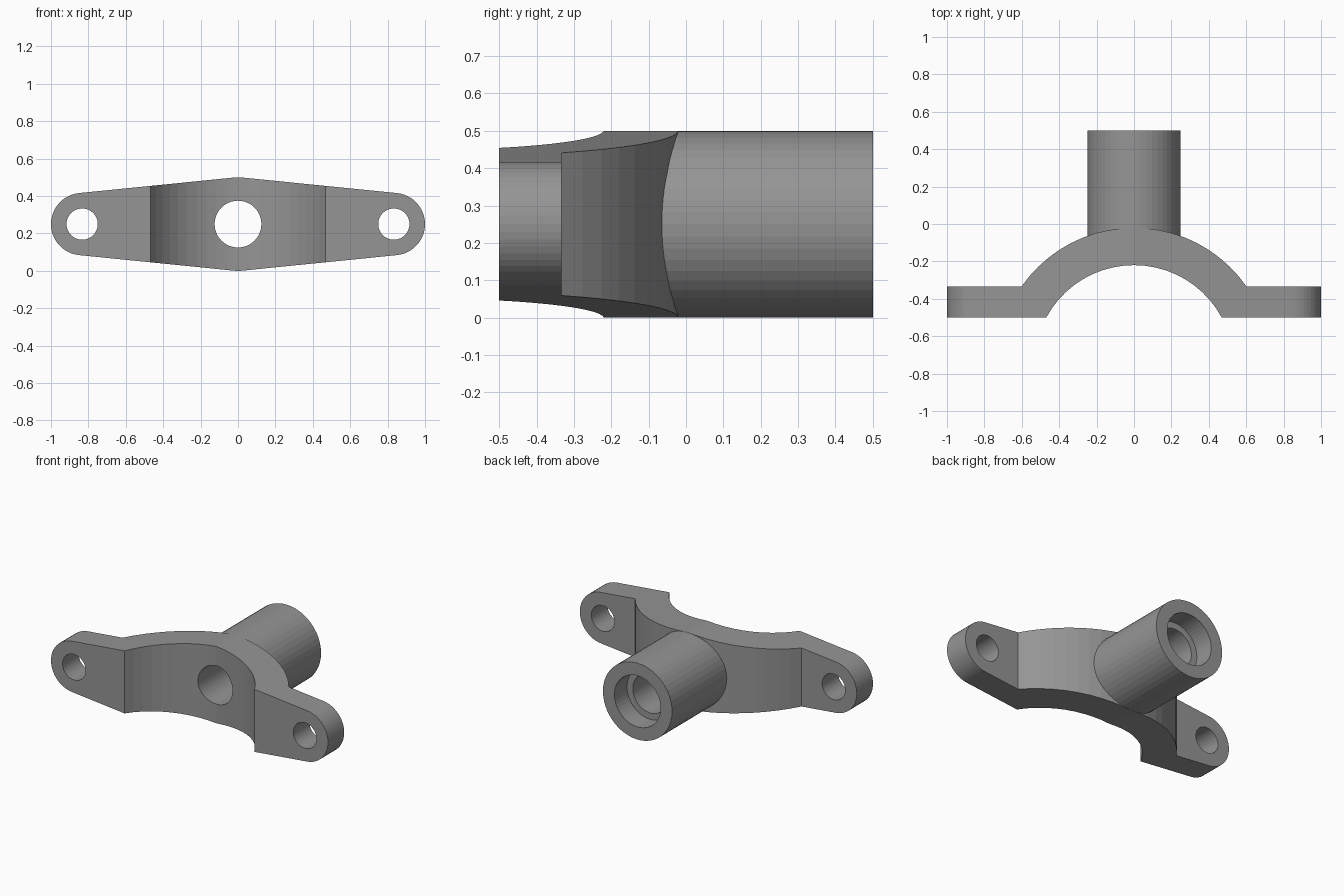
import bpy, bmesh
from math import sin, cos, asin, acos, pi
from mathutils import Vector

if "Cube" in bpy.data.objects:
    bpy.data.objects.remove(bpy.data.objects["Cube"])

SIDES = 48
ZC = 0.25                       # height of the hole axis
ARC_Y, R_OUT, R_IN = -0.753, 0.733, 0.533


def arc(cx, cy, r, a0, a1, n):
    return [(cx + r * cos(a0 + (a1 - a0) * i / n),
             cy + r * sin(a0 + (a1 - a0) * i / n)) for i in range(n + 1)]


def prism(name, pts, axis, lo, hi):
    """Extrude a 2D outline along y (outline in xz) or z (outline in xy)."""
    bm = bmesh.new()
    place = (lambda p: (p[0], lo, p[1])) if axis == 'Y' else (lambda p: (p[0], p[1], lo))
    face = bm.faces.new([bm.verts.new(place(p)) for p in pts])
    ext = bmesh.ops.extrude_face_region(bm, geom=[face])
    step = Vector((0, hi - lo, 0)) if axis == 'Y' else Vector((0, 0, hi - lo))
    bmesh.ops.translate(bm, vec=step,
                        verts=[v for v in ext['geom'] if isinstance(v, bmesh.types.BMVert)])
    bmesh.ops.recalc_face_normals(bm, faces=bm.faces)
    mesh = bpy.data.meshes.new(name)
    bm.to_mesh(mesh)
    bm.free()
    mesh.materials.append(metal)
    ob = bpy.data.objects.new(name, mesh)
    bpy.context.collection.objects.link(ob)
    return ob


def rod(name, x, r, lo, hi):
    return prism(name, arc(x, ZC, r, 0, 2 * pi, SIDES)[:-1], 'Y', lo, hi)


def combine(target, tool, operation):
    mod = target.modifiers.new(operation.lower(), 'BOOLEAN')
    mod.operation, mod.solver, mod.object = operation, 'EXACT', tool
    bpy.context.view_layer.objects.active = target
    bpy.ops.object.modifier_apply(modifier=mod.name)
    bpy.data.objects.remove(tool)


# Dark grey metal
metal = bpy.data.materials.new("dark_grey")
metal.diffuse_color = (0.3, 0.3, 0.3, 1)
metal.use_nodes = True
metal.node_tree.nodes["Principled BSDF"].inputs["Base Color"].default_value = metal.diffuse_color

# Arched strap with flat ears, seen from the top
a_out = asin((-0.333 - ARC_Y) / R_OUT)
a_in = asin((-0.5 - ARC_Y) / R_IN)
profile = [(1.1, -0.5), (1.1, -0.333)]
profile += arc(0, ARC_Y, R_OUT, a_out, pi - a_out, 20)
profile += [(-1.1, -0.333), (-1.1, -0.5)]
profile += arc(0, ARC_Y, R_IN, pi - a_in, a_in, 20)
bracket = prism("flanged_bracket", profile, 'Z', -0.1, 0.6)

# Tapered front outline with rounded ends
t = acos((0.25 - 0.1667) / 0.8333)
outline = arc(0.8333, ZC, 0.1667, -t, t, 24)
outline += arc(0, ZC, 0.25, t, pi - t, 4)
outline += arc(-0.8333, ZC, 0.1667, pi - t, pi + t, 24)
outline += arc(0, ZC, 0.25, pi + t, 2 * pi - t, 4)
combine(bracket, prism("outline", outline, 'Y', -0.7, 0.2), 'INTERSECT')

# Rear tube
combine(bracket, rod("tube", 0, 0.2495, -0.14, 0.5), 'UNION')

# Through bore, counterbore and ear holes
combine(bracket, rod("bore", 0, 0.125, -0.7, 0.7), 'DIFFERENCE')
combine(bracket, rod("counterbore", 0, 0.167, 0.37, 0.7), 'DIFFERENCE')
for s in (-1, 1):
    combine(bracket, rod("ear_hole", s * 0.8333, 0.0835, -0.7, 0.2), 'DIFFERENCE')
